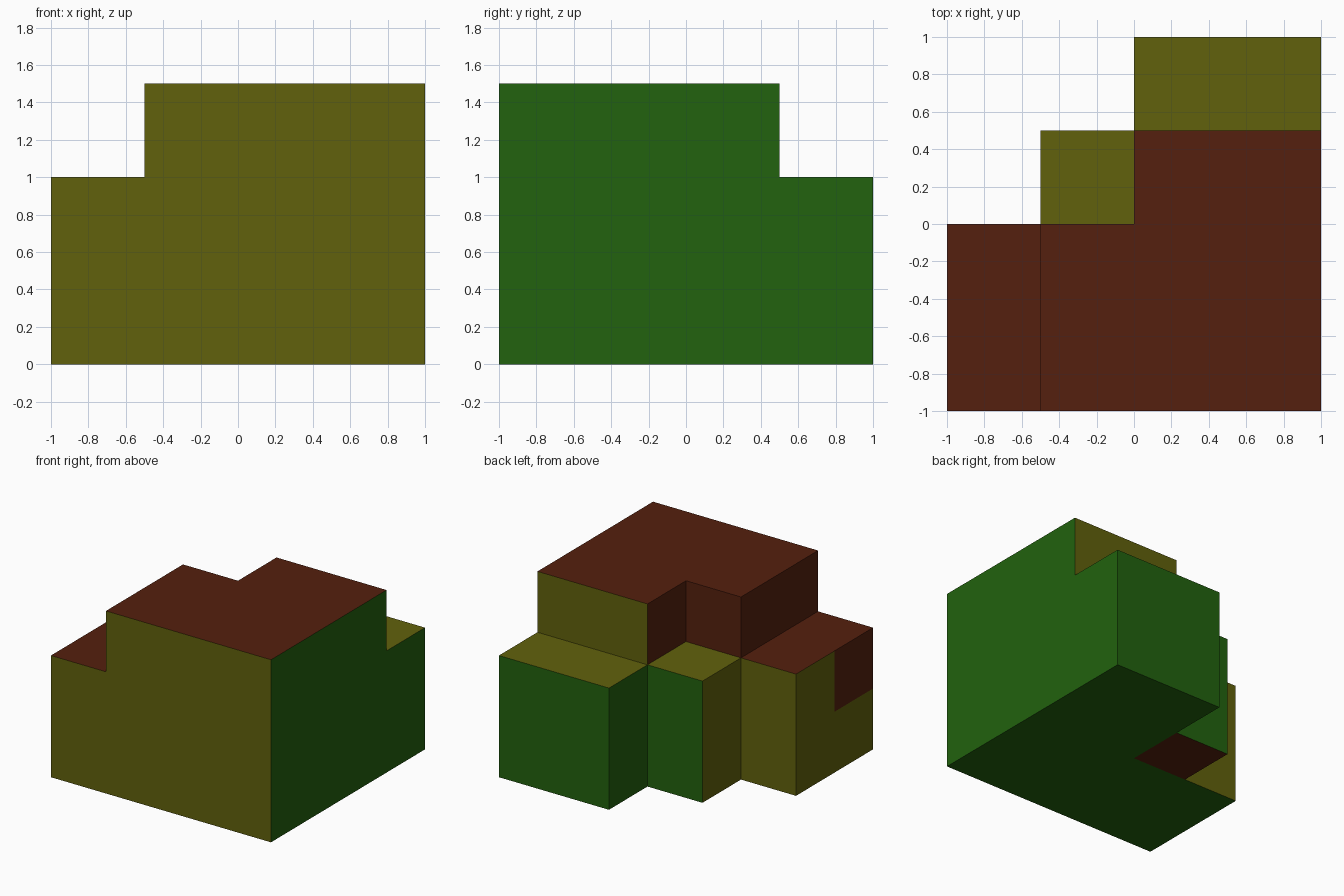
import bpy, bmesh
from mathutils import Vector

if "Cube" in bpy.data.objects:
    bpy.data.objects.remove(bpy.data.objects["Cube"])

S = 0.5  # size of one block

def material(name, rgb):
    m = bpy.data.materials.new(name)
    m.diffuse_color = (*rgb, 1)
    m.use_nodes = True
    m.node_tree.nodes["Principled BSDF"].inputs["Base Color"].default_value = m.diffuse_color
    return m

BROWN, OLIVE, GREEN = range(3)
mats = [material("brown", (0.091, 0.0144, 0.0044)),
        material("olive", (0.1195, 0.1195, 0.0037)),
        material("green", (0.016, 0.122, 0.0044))]

# Parts as (x range, y range, height) in blocks
parts = [((0, 1), (0, 2), 2),   # left step
         ((1, 4), (0, 2), 3),   # tall front body
         ((2, 4), (2, 3), 3),   # tall rear body
         ((1, 2), (2, 3), 2),   # corner step
         ((2, 4), (3, 4), 2)]   # back step
cells = {(x, y, z) for xs, ys, h in parts
         for x in range(*xs) for y in range(*ys) for z in range(h)}

def colour(c, n):
    """Colour by face centre and direction."""
    if n.z < -0.5:                       # underside
        return BROWN if c.x < 0 < c.y else GREEN
    if n.z > 0.5:                        # tops
        return OLIVE if c.z < 1.2 and c.y > 0 else BROWN
    if n.x > 0.5:                        # right side
        return GREEN
    if n.y < -0.5:                       # front
        return OLIVE
    if c.z > 1:                          # upper walls
        return OLIVE if n.y > 0.5 and c.y > 0.4 else BROWN
    if n.y > 0.5:                        # lower back walls
        return OLIVE if c.y < 0.1 else GREEN
    if c.x > -0.1:                       # lower left walls
        return GREEN
    return BROWN if c.x < -0.9 and c.y < -0.5 and c.z > 0.5 else OLIVE

# Outer skin of the blocks
bm = bmesh.new()
for cell in cells:
    centre = Vector(((cell[0] - 1.5) * S, (cell[1] - 1.5) * S, (cell[2] + 0.5) * S))
    for axis in range(3):
        for sign in (-1, 1):
            n = Vector((0, 0, 0))
            n[axis] = sign
            if tuple(int(a + b) for a, b in zip(cell, n)) in cells:
                continue
            u = Vector((0, 0, 0))
            u[(axis + 1) % 3] = S / 2
            v = n.cross(u)
            c = centre + n * S / 2
            f = bm.faces.new([bm.verts.new(c + a * u + b * v)
                              for a, b in ((-1, -1), (1, -1), (1, 1), (-1, 1))])
            f.material_index = colour(c, n)

# Merge blocks into large flat faces, kept apart by colour
bmesh.ops.remove_doubles(bm, verts=bm.verts[:], dist=1e-4)
bmesh.ops.dissolve_limit(bm, angle_limit=0.01, verts=bm.verts[:],
                         edges=bm.edges[:], delimit={'MATERIAL'})
mesh = bpy.data.meshes.new("stepped_block")
bm.to_mesh(mesh)
bm.free()
for m in mats:
    mesh.materials.append(m)
bpy.context.collection.objects.link(bpy.data.objects.new("stepped_block", mesh))
